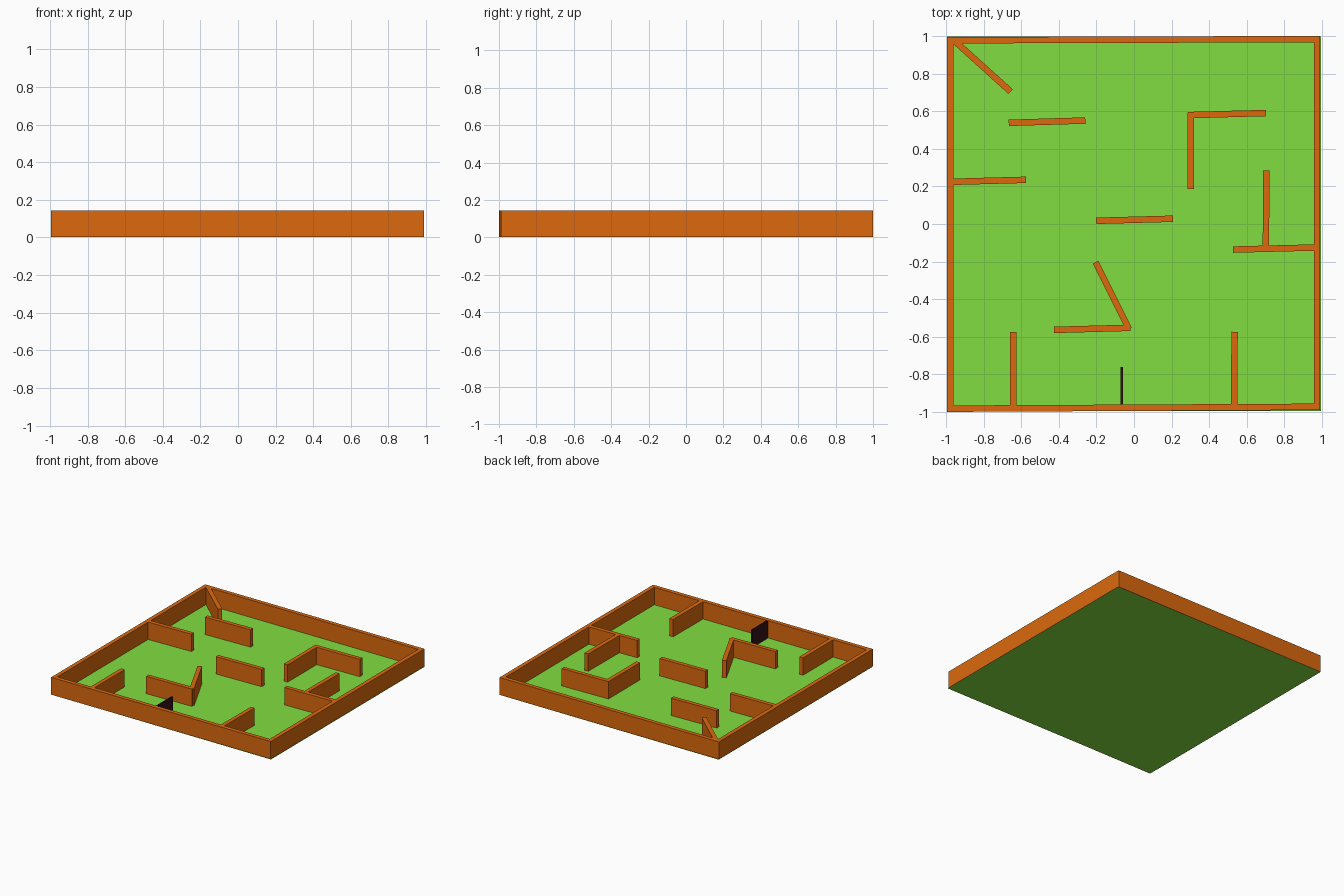
import bpy, math

if "Cube" in bpy.data.objects:
    bpy.data.objects.remove(bpy.data.objects["Cube"])

H = 0.144      # wall height
T = 0.034      # wall thickness


def material(name, rgb):
    m = bpy.data.materials.new(name)
    m.diffuse_color = (*rgb, 1)
    m.use_nodes = True
    m.node_tree.nodes["Principled BSDF"].inputs["Base Color"].default_value = m.diffuse_color
    return m


orange = material("orange", (0.716, 0.141, 0.004))
green = material("green", (0.223, 0.730, 0.053))
dark = material("dark", (0.034, 0.006, 0.009))


def wall(name, a, b, mat=orange, thick=T):
    """Upright slab whose centre line runs from a to b."""
    dx, dy = b[0] - a[0], b[1] - a[1]
    z0 = 0.002
    bpy.ops.mesh.primitive_cube_add(
        size=1, location=((a[0] + b[0]) / 2, (a[1] + b[1]) / 2, (H + z0) / 2),
        rotation=(0, 0, math.atan2(dy, dx)))
    o = bpy.context.object
    o.scale = (math.hypot(dx, dy), thick, H - z0)
    o.name = name
    o.data.materials.append(mat)


# Floor
bpy.ops.mesh.primitive_plane_add(size=1, location=(0, 0.002, 0))
floor = bpy.context.object
floor.name = "floor"
floor.scale = (1.988, 1.99, 1)
floor.data.materials.append(green)

# Outer walls
wall("left_wall", (-0.977, -0.99), (-0.977, 0.993))
wall("right_wall", (0.973, -0.985), (0.973, 0.999))
wall("back_wall", (-0.994, 0.977), (0.988, 0.983))
wall("front_wall", (-0.994, -0.982), (0.988, -0.972))

# Inner partitions
partitions = {
    "corner_diagonal": ((-0.956, 0.975), (-0.656, 0.704)),
    "back_left_bar": ((-0.666, 0.538), (-0.259, 0.550)),
    "left_side_bar": ((-0.981, 0.224), (-0.574, 0.235)),
    "centre_bar": ((-0.201, 0.017), (0.207, 0.028)),
    "angle_long": ((0.287, 0.579), (0.702, 0.590)),
    "angle_short": ((0.302, 0.593), (0.302, 0.187)),
    "tee_stem": ((0.704, 0.285), (0.701, -0.125)),
    "tee_bar": ((0.526, -0.136), (0.965, -0.125)),
    "slanted_wall": ((-0.204, -0.203), (-0.027, -0.558)),
    "slanted_wall_foot": ((-0.426, -0.563), (-0.020, -0.552)),
    "front_left_stub": ((-0.642, -0.573), (-0.642, -0.978)),
    "front_right_stub": ((0.535, -0.573), (0.532, -0.973)),
}
for name, (a, b) in partitions.items():
    wall(name, a, b)

# Dark thin gate panel
wall("gate_panel", (-0.065, -0.76), (-0.065, -0.965), dark, 0.013)
